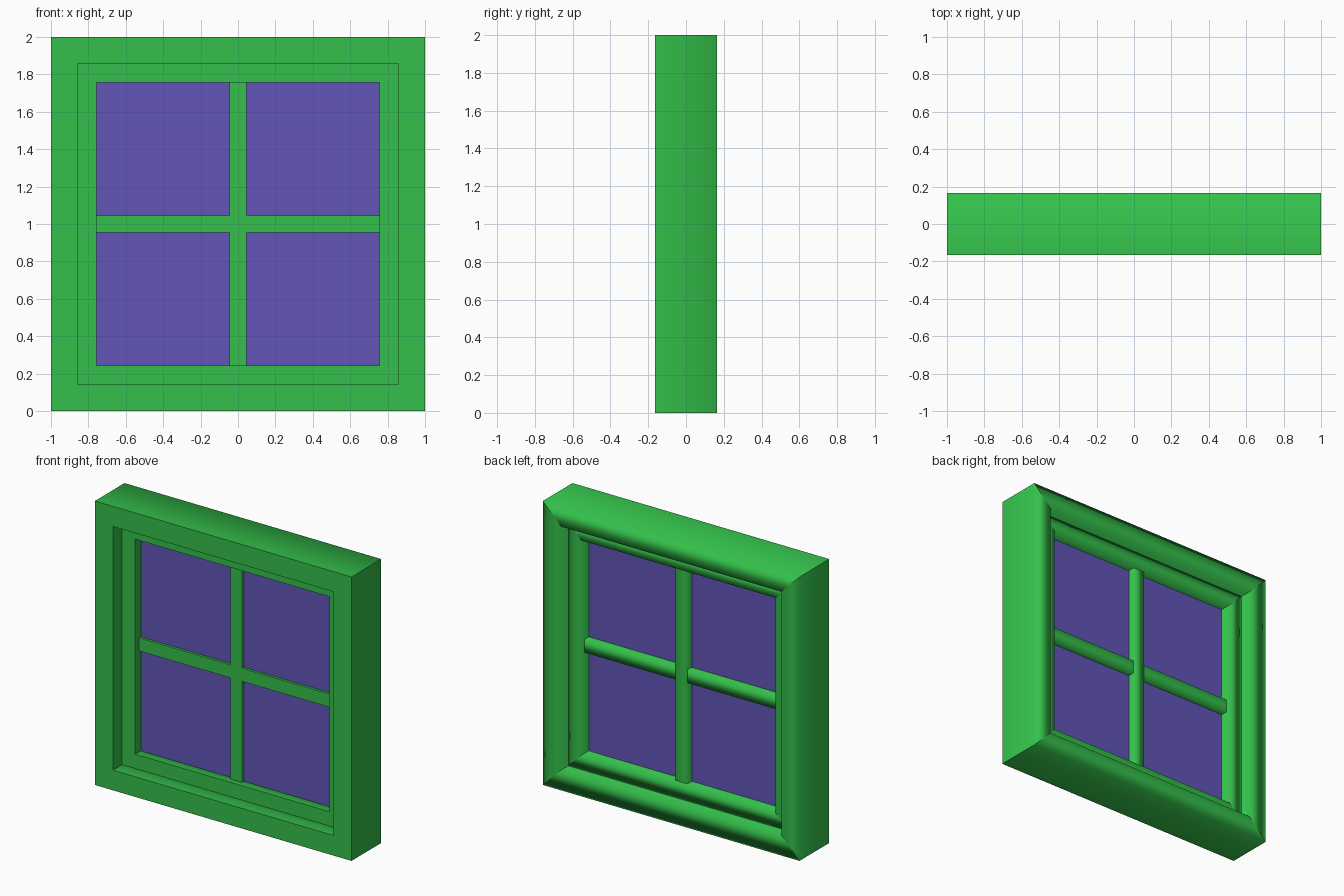
import bpy
import bmesh
from mathutils import Vector

MID = 1.0  # height of the window centre

cube = bpy.data.objects.get("Cube")
if cube:
    bpy.data.objects.remove(cube, do_unlink=True)


def make_material(name, colour):
    mat = bpy.data.materials.new(name)
    mat.use_nodes = True
    mat.diffuse_color = colour
    bsdf = next(n for n in mat.node_tree.nodes if n.type == 'BSDF_PRINCIPLED')
    bsdf.inputs["Base Color"].default_value = colour
    return mat


green = make_material("green_paint", (0.034, 0.527, 0.069, 1))
violet = make_material("violet_glass", (0.125, 0.093, 0.479, 1))


def finish(bm, name, mat, end_axis=None):
    """Soften only the long rear edges; keep every other edge crisp."""
    bmesh.ops.recalc_face_normals(bm, faces=bm.faces)
    bm.normal_update()
    rear = max(v.co.y for v in bm.verts)
    for face in bm.faces:
        face.smooth = True
    for edge in bm.edges:
        at_back = all(abs(v.co.y - rear) < 1e-5 for v in edge.verts)
        backs = [f for f in edge.link_faces if f.normal.y > 0.9]
        at_end = end_axis is not None and any(
            abs(f.normal[end_axis]) > 0.9 for f in edge.link_faces)
        edge.smooth = at_back and len(backs) == 1 and not at_end
    mesh = bpy.data.meshes.new(name)
    bm.to_mesh(mesh)
    bm.free()
    mesh.materials.append(mat)
    obj = bpy.data.objects.new(name, mesh)
    bpy.context.collection.objects.link(obj)
    return obj


def square_ring(name, outer, inner, front, back):
    """Four mitred rails around the window centre."""
    bm = bmesh.new()
    section = [(outer, front), (outer, back), (inner, back), (inner, front)]
    corners = [(-1, -1), (1, -1), (1, 1), (-1, 1)]
    loops = [[bm.verts.new((sx * r, y, MID + sz * r)) for r, y in section]
             for sx, sz in corners]
    for i in range(4):
        a, b = loops[i], loops[(i + 1) % 4]
        for j in range(4):
            k = (j + 1) % 4
            bm.faces.new((a[j], a[k], b[k], b[j]))
    return finish(bm, name, green)


def bar(name, x0, x1, z0, z1, end_axis):
    """Straight glazing bar with a softened back."""
    bm = bmesh.new()
    bmesh.ops.create_cube(bm, size=1)
    size = Vector((x1 - x0, BAR_BACK - BAR_FRONT, z1 - z0))
    centre = Vector((x0 + x1, BAR_FRONT + BAR_BACK, z0 + z1)) / 2
    for v in bm.verts:
        v.co = v.co * size + centre
    return finish(bm, name, green, end_axis)


# Outer frame and recessed sash
square_ring("outer_frame", 1.0, 0.858, -0.165, 0.165)
square_ring("sash", 0.858, 0.757, -0.063, 0.085)

# Glazing bars: one upright, two short crosspieces
BAR_FRONT, BAR_BACK = -0.02, 0.05
HALF, REACH = 0.046, 0.757
bar("upright_bar", -HALF, HALF, MID - REACH, MID + REACH, 2)
bar("left_crossbar", HALF, REACH, MID - HALF, MID + HALF, 0)
bar("right_crossbar", -REACH, -HALF, MID - HALF, MID + HALF, 0)

# Four thin panes between the bars
for side, sx in (("left", 1), ("right", -1)):
    for level, sz in (("upper", 1), ("lower", -1)):
        pane = bmesh.new()
        bmesh.ops.create_cube(pane, size=1)
        span, mid = REACH - HALF, (REACH + HALF) / 2
        for v in pane.verts:
            v.co = Vector((v.co.x * span + sx * mid, v.co.y * 0.002,
                           v.co.z * span + MID + sz * mid))
        glass = finish(pane, f"{level}_{side}_pane", violet)
        for poly in glass.data.polygons:
            poly.use_smooth = False
